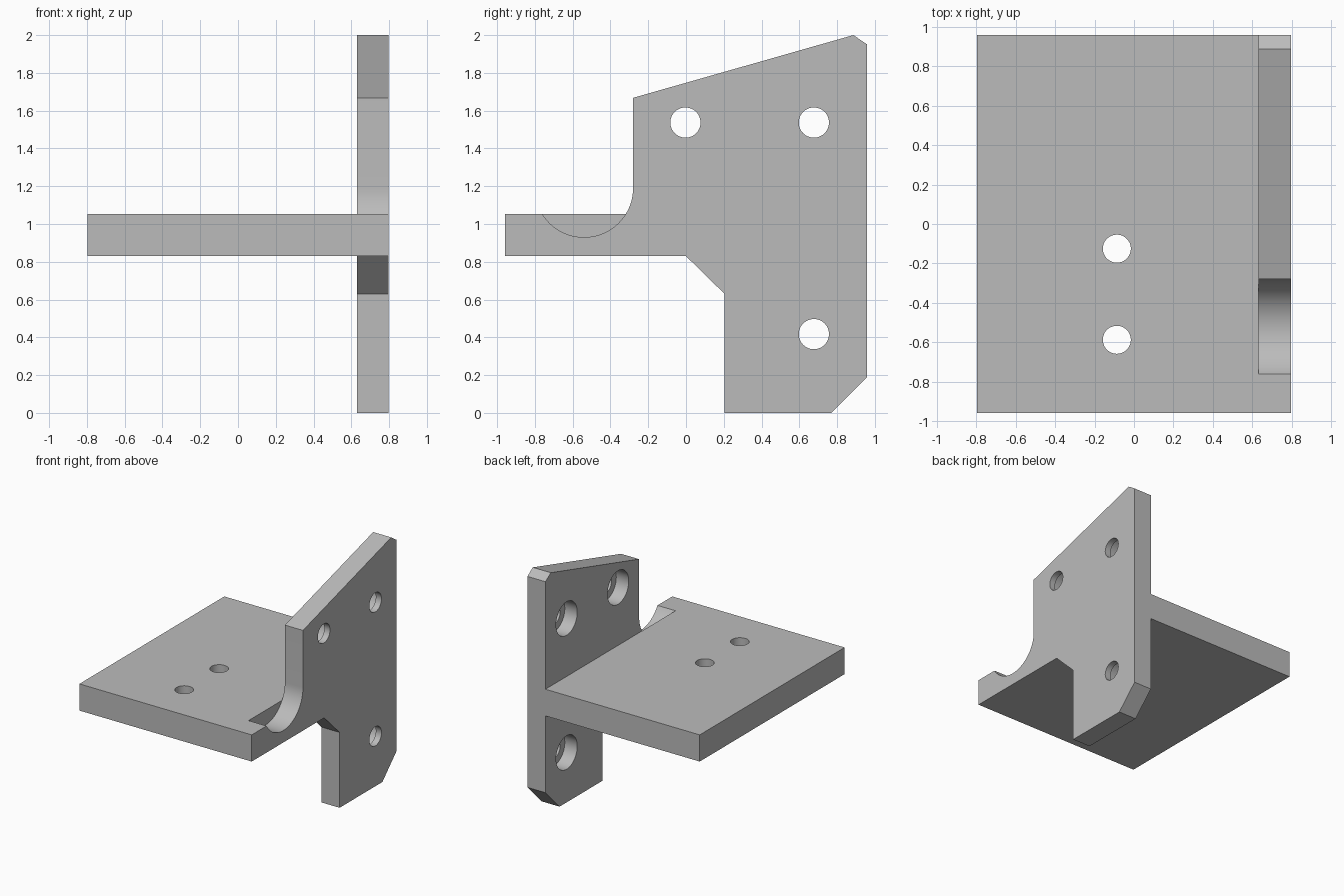
import bpy, bmesh, math
from mathutils import Matrix, Vector

cube = bpy.data.objects.get("Cube")
if cube:
    bpy.data.objects.remove(cube, do_unlink=True)

HALF_X, HALF_Y = 0.797, 0.957
WALL_X = 0.63                    # inner face of the upright
PLATE_LOW, PLATE_TOP = 0.83, 1.053

grey = bpy.data.materials.new("plain grey")
colour = (0.5, 0.5, 0.5, 1)
grey.diffuse_color = colour
grey.use_nodes = True
grey.node_tree.nodes["Principled BSDF"].inputs["Base Color"].default_value = colour


def add_object(name, bm):
    bmesh.ops.recalc_face_normals(bm, faces=bm.faces)
    mesh = bpy.data.meshes.new(name)
    bm.to_mesh(mesh)
    bm.free()
    mesh.materials.append(grey)
    obj = bpy.data.objects.new(name, mesh)
    bpy.context.collection.objects.link(obj)
    return obj


def extrude_profile(name, points, x0, x1):
    """Prism along x from a (y, z) outline."""
    bm = bmesh.new()
    face = bm.faces.new([bm.verts.new((x0, y, z)) for y, z in points])
    result = bmesh.ops.extrude_face_region(bm, geom=[face])
    moved = [v for v in result["geom"] if isinstance(v, bmesh.types.BMVert)]
    bmesh.ops.translate(bm, verts=moved, vec=(x1 - x0, 0, 0))
    return add_object(name, bm)


def drill(target, centre, radius, depth, axis):
    """Cut a round hole centred on a point along an axis."""
    turn = Vector((0, 0, 1)).rotation_difference(Vector(axis)).to_matrix().to_4x4()
    bm = bmesh.new()
    bmesh.ops.create_cone(bm, cap_ends=True, segments=48, radius1=radius, radius2=radius,
                          depth=depth, matrix=Matrix.Translation(centre) @ turn)
    cutter = add_object("hole_cutter", bm)
    cutter.hide_render = True
    mod = target.modifiers.new("hole", "BOOLEAN")
    mod.operation = "DIFFERENCE"
    mod.solver = "EXACT"
    mod.object = cutter
    bpy.context.view_layer.objects.active = target
    bpy.ops.object.modifier_apply(modifier=mod.name)
    bpy.data.objects.remove(cutter, do_unlink=True)


# Horizontal plate with two through holes
plate = extrude_profile("base_plate", [(-HALF_Y, PLATE_LOW), (HALF_Y, PLATE_LOW),
                                       (HALF_Y, PLATE_TOP), (-HALF_Y, PLATE_TOP)],
                        -HALF_X, WALL_X)
for y in (-0.125, -0.587):
    drill(plate, (-0.087, y, 0.94), 0.071, 0.5, (0, 0, 1))

# Upright side wall with the round relief at its front
arc_y, arc_z, arc_r = -0.54, 1.19, 0.26
sweep = math.pi - math.asin((arc_z - PLATE_TOP) / arc_r)
relief = [(arc_y + arc_r * math.cos(a), arc_z - arc_r * math.sin(a))
          for a in (sweep * i / 32 for i in range(33))]
outline = [(-HALF_Y, PLATE_LOW), (0, PLATE_LOW), (0.204, 0.63), (0.204, 0), (0.77, 0),
           (HALF_Y, 0.188), (HALF_Y, 1.952), (0.886, 2), (-0.28, 1.668)]
wall = extrude_profile("side_wall", outline + relief + [(-HALF_Y, PLATE_TOP)], WALL_X, HALF_X)

# Screw holes, counterbored from the inner face
for y, z in ((-0.003, 1.537), (0.677, 1.537), (0.677, 0.417)):
    drill(wall, (0.7, y, z), 0.08, 0.5, (1, 0, 0))
    drill(wall, (WALL_X, y, z), 0.14, 0.23, (1, 0, 0))

# Smooth the round surfaces, keep the corners sharp
for obj in (plate, wall):
    bpy.ops.object.select_all(action="DESELECT")
    obj.select_set(True)
    bpy.context.view_layer.objects.active = obj
    bpy.ops.object.shade_smooth_by_angle(angle=math.radians(20))
